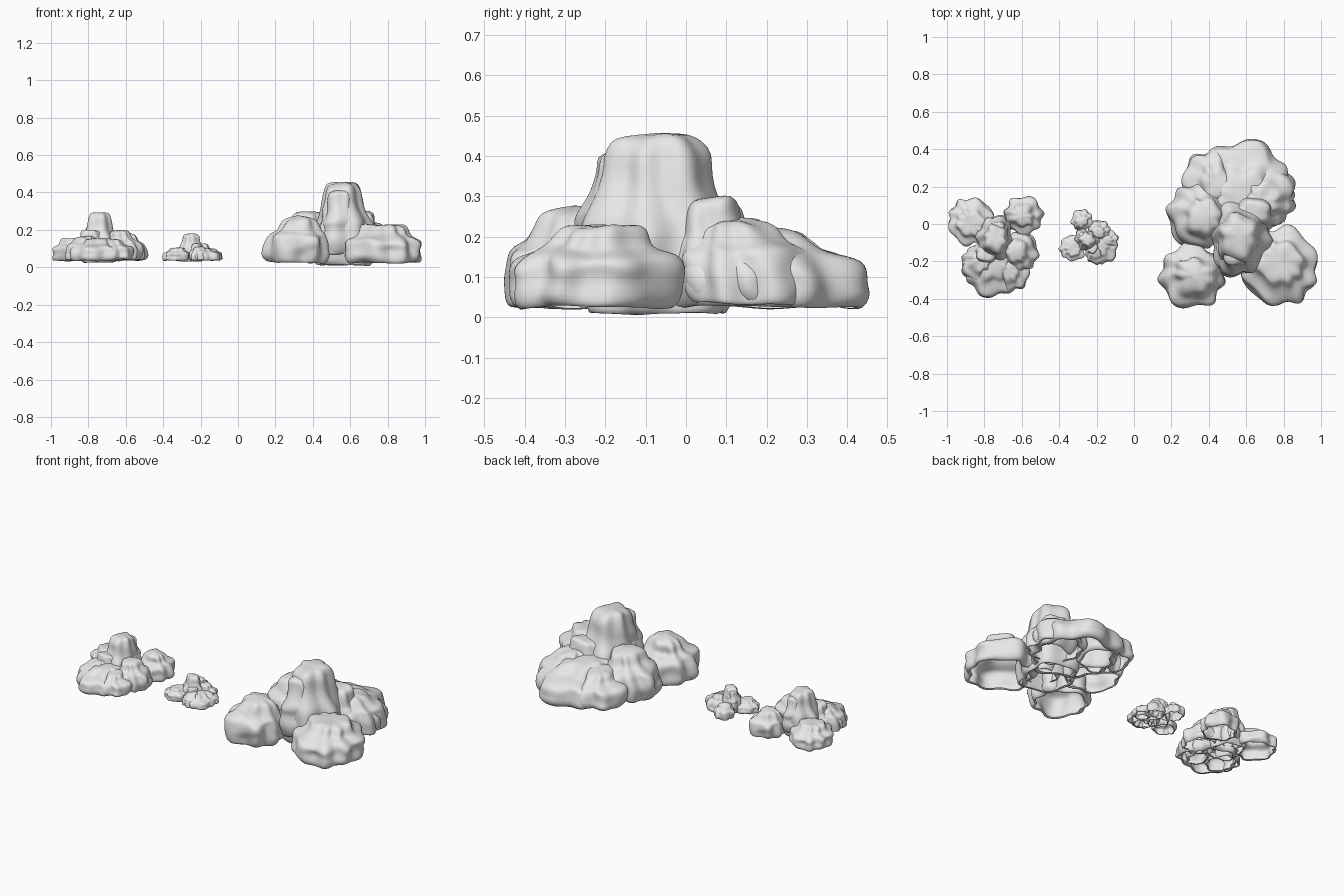
import bpy, bmesh
from math import sin, cos, pi, radians
from mathutils import Vector, noise

cube = bpy.data.objects.get("Cube")
if cube:
    bpy.data.objects.remove(cube)

stone = bpy.data.materials.new("pale_grey")
stone.use_nodes = True
stone.diffuse_color = (0.8, 0.8, 0.8, 1)
stone.node_tree.nodes["Principled BSDF"].inputs["Base Color"].default_value = (0.8, 0.8, 0.8, 1)

SEGMENTS = 64
CENTRE = Vector((0.56, 0.005, 0))

# Side profiles as (radius, height) fractions, from the open rim to the crown
SLAB = [(0.82, 0.04), (0.88, 0.01), (0.95, 0.06), (1, 0.17), (0.985, 0.31), (1, 0.43),
        (0.97, 0.54), (0.9, 0.61), (0.78, 0.66), (0.67, 0.71), (0.61, 0.79), (0.57, 0.9),
        (0.47, 0.97), (0.25, 0.99)]
TOWER = [(0.82, 0.03), (0.88, 0.01), (0.96, 0.08), (1, 0.24), (0.99, 0.38), (0.94, 0.48),
         (0.83, 0.55), (0.74, 0.64), (0.69, 0.76), (0.65, 0.87), (0.57, 0.95), (0.4, 0.99)]


def lump_mesh(name, centre, radii, heights, lobes, phase, profile, lean):
    """Open-bottomed lump with a lobed outline and a stepped side."""
    bm = bmesh.new()
    low, high = heights

    def place(angle, radius, t):
        warped = angle + 0.18 * sin(2 * angle + phase)
        # The cap's lobes are turned against those of the base
        turn = 1.2 * max(0, min(1, (t - 0.5) * 5))
        r = radius * (0.93 + 0.07 * cos(lobes * warped + 2 * phase + turn))
        p = Vector((centre[0] + radii[0] * r * cos(angle) + lean[0] * t * t,
                    centre[1] + radii[1] * r * sin(angle) + lean[1] * t * t,
                    low + (high - low) * t))
        # Weathering, finer in height than across
        sample = Vector((p.x * 8 + phase, p.y * 8 + phase, p.z * 18))
        rough = noise.noise(sample) * 0.026
        p.x += rough * cos(angle)
        p.y += rough * sin(angle)
        p.z += noise.noise(sample + Vector((7, 3, 5))) * 0.02 * (0.5 + 0.5 * t)
        return bm.verts.new(p - CENTRE)

    rings = [[place(2 * pi * i / SEGMENTS, r, t) for i in range(SEGMENTS)] for r, t in profile]
    for lower, upper in zip(rings, rings[1:]):
        for i in range(SEGMENTS):
            j = (i + 1) % SEGMENTS
            bm.faces.new((lower[i], lower[j], upper[j], upper[i]))
    crown = place(0, 0, 1)
    top = rings[-1]
    for i in range(SEGMENTS):
        bm.faces.new((top[i], top[(i + 1) % SEGMENTS], crown))
    for face in bm.faces:
        face.smooth = True
    mesh = bpy.data.meshes.new(name)
    bm.to_mesh(mesh)
    bm.free()
    mesh.materials.append(stone)
    return mesh


# Lumps of one mound: centre, radii, height range, lobes, phase, profile, lean
LUMPS = {
    "tower": ((0.57, -0.07), (0.175, 0.215), (0, 0.46), 6, 0.4, TOWER, (-0.01, 0)),
    "tower_shoulder": ((0.54, -0.17), (0.11, 0.12), (0.06, 0.42), 4, 1.1, TOWER, (0.01, 0.01)),
    "back_lump": ((0.59, 0.18), (0.27, 0.29), (0.02, 0.23), 9, 0.2, SLAB, (0, -0.06)),
    "back_right_lump": ((0.71, 0.16), (0.17, 0.18), (0.03, 0.25), 7, 1.2, SLAB, (-0.03, -0.04)),
    "back_cap": ((0.64, 0.06), (0.14, 0.12), (0.08, 0.3), 5, 0.9, TOWER, (0, 0)),
    "left_lump": ((0.345, 0.045), (0.18, 0.18), (0.03, 0.295), 7, 1.7, SLAB, (0.04, 0)),
    "back_left_lump": ((0.42, 0.25), (0.16, 0.16), (0.03, 0.22), 6, 2.3, SLAB, (0.02, -0.03)),
    "front_left_lump": ((0.31, -0.275), (0.185, 0.185), (0.02, 0.265), 7, 0.7, SLAB, (0.02, 0)),
    "front_right_lump": ((0.78, -0.23), (0.215, 0.225), (0.02, 0.235), 8, 1.4, SLAB, (0, 0.03)),
}

# The same mound stands three times, turned and scaled
MOUNDS = {
    "large": ((0.56, 0.005, 0), 0, 1),
    "medium": ((-0.74, -0.125, 0.02), 180, 0.6),
    "small": ((-0.227, -0.095, 0.028), -115, 0.335),
}

for part, spec in LUMPS.items():
    mesh = lump_mesh(part, *spec)
    for size, (location, turn, scale) in MOUNDS.items():
        obj = bpy.data.objects.new(f"{size}_{part}", mesh)
        bpy.context.collection.objects.link(obj)
        obj.location = location
        obj.rotation_euler.z = radians(turn)
        obj.scale = (scale, scale, scale)
        smooth = obj.modifiers.new("smooth", 'SUBSURF')
        smooth.levels = smooth.render_levels = 1
